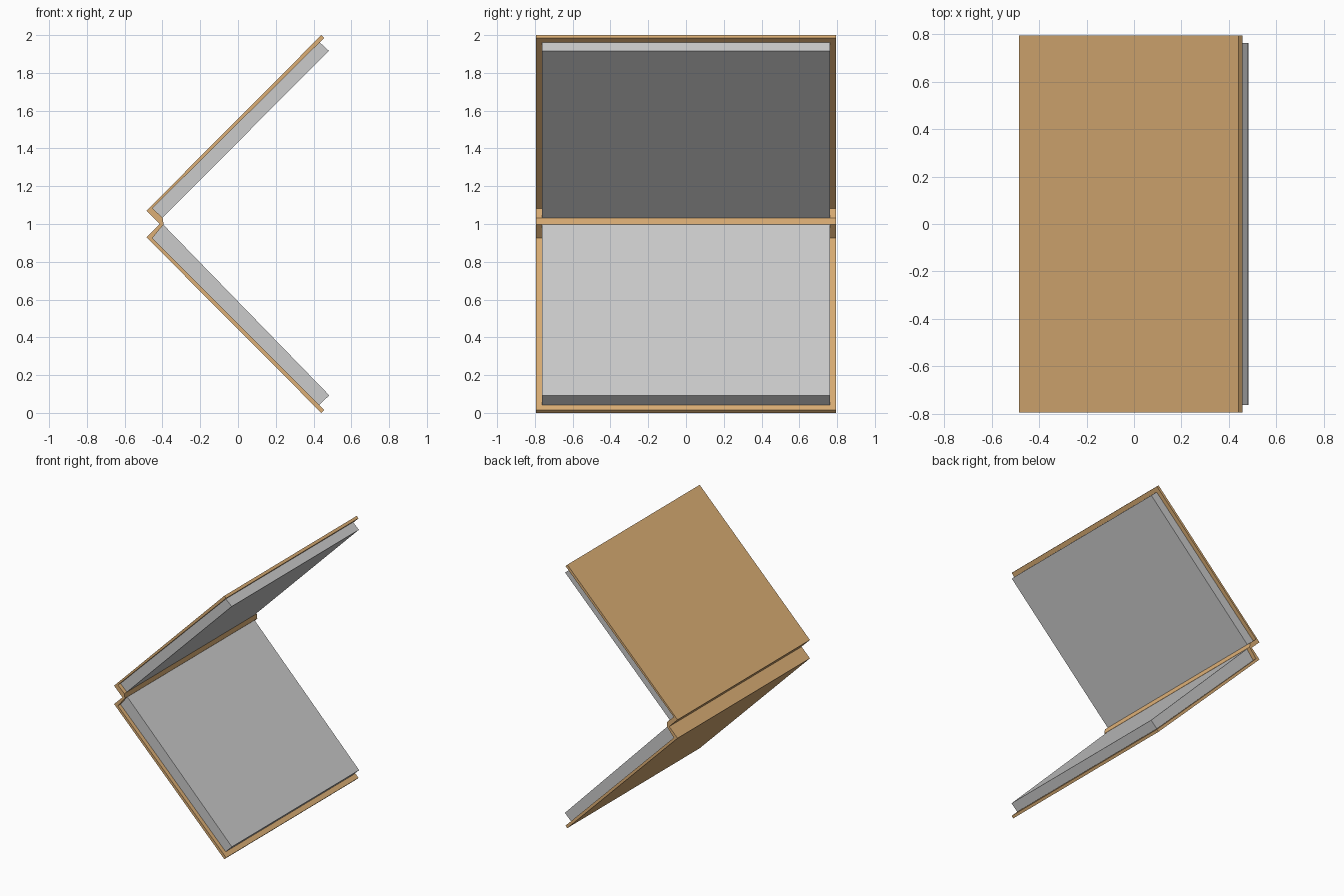
import bpy
import bmesh

if "Cube" in bpy.data.objects:
    bpy.data.objects.remove(bpy.data.objects["Cube"])


def extrude_profile(name, points, half_depth, material=None):
    """Solid made from an x/z outline, centred along y."""
    bm = bmesh.new()
    face = bm.faces.new([bm.verts.new((x, -half_depth, z)) for x, z in points])
    result = bmesh.ops.extrude_face_region(bm, geom=[face])
    moved = [v for v in result["geom"] if isinstance(v, bmesh.types.BMVert)]
    bmesh.ops.translate(bm, verts=moved, vec=(0, 2 * half_depth, 0))
    bmesh.ops.recalc_face_normals(bm, faces=bm.faces)
    mesh = bpy.data.meshes.new(name)
    bm.to_mesh(mesh)
    bm.free()
    obj = bpy.data.objects.new(name, mesh)
    bpy.context.collection.objects.link(obj)
    if material:
        mesh.materials.append(material)
    return obj


leather = bpy.data.materials.new("tan_leather")
leather.diffuse_color = (0.72, 0.43, 0.18, 1)
leather.use_nodes = True
leather.node_tree.nodes["Principled BSDF"].inputs["Base Color"].default_value = leather.diffuse_color

# Case: two thin boards joined by a spine folded inwards at mid height
extrude_profile("book_case", [
    (0.441, 0.0), (-0.485, 0.93), (-0.415, 1.0), (-0.485, 1.07), (0.441, 2.0),
    (0.456, 1.985), (-0.453, 1.083), (-0.399, 1.033), (-0.394, 0.998),
    (-0.453, 0.925), (0.456, 0.015)], 0.794, leather)

# Page blocks, one against each board
extrude_profile("lower_pages", [
    (-0.453, 0.925), (0.431, 0.042), (0.483, 0.093), (-0.396, 0.997)], 0.763)
extrude_profile("upper_pages", [
    (-0.453, 1.083), (0.431, 1.963), (0.481, 1.917), (-0.399, 1.033)], 0.763)
